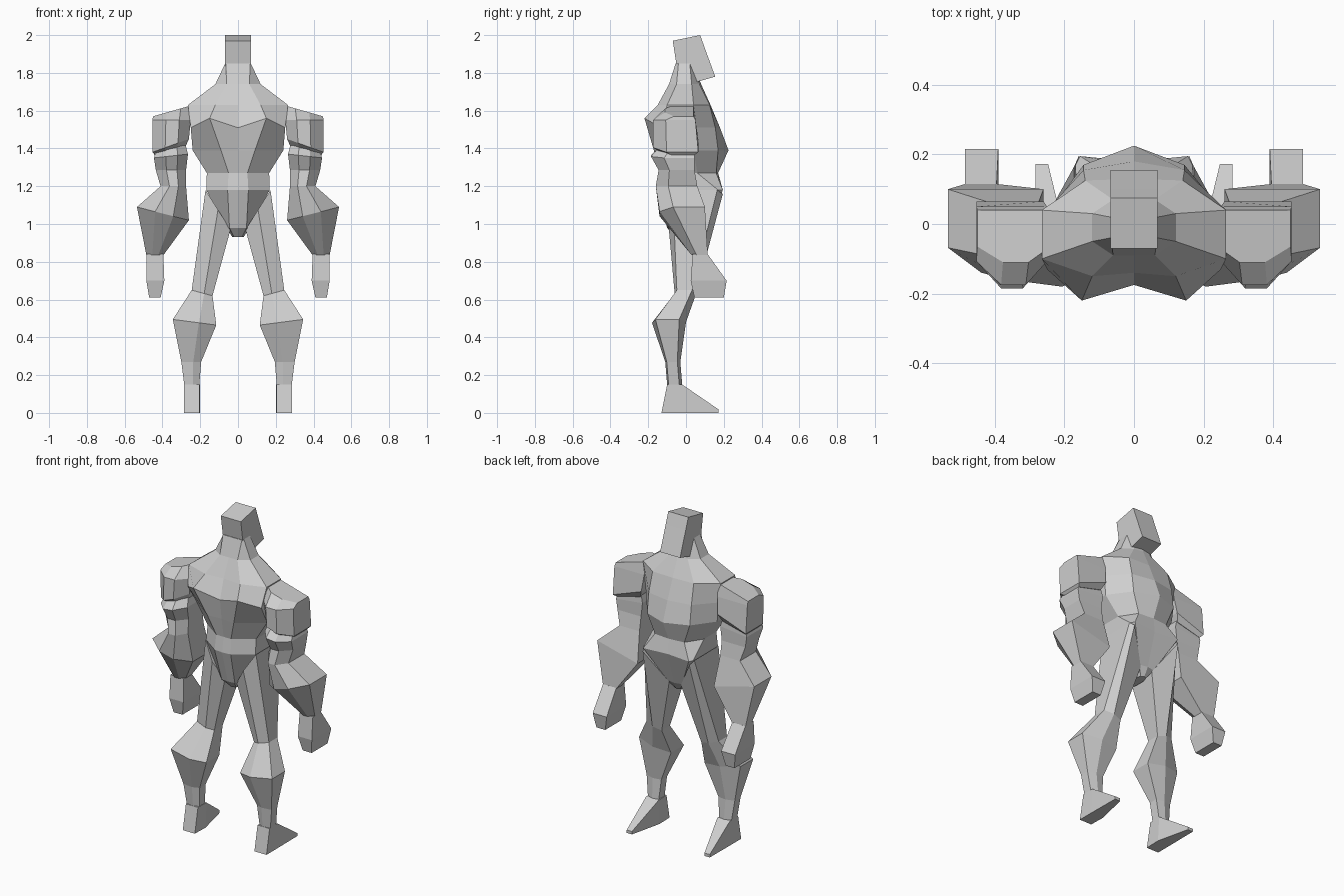
import bpy, bmesh

grey = bpy.data.materials.new("clay grey")
grey.diffuse_color = (0.62, 0.62, 0.62, 1)

# Unit cross-sections, running inner-back, back, outer, front
BOX = ((0, 0), (1, 0), (1, 1), (0, 1))
HIP = ((0, .1), (.5, 0), (1, .1), (1, .9), (.9, 1), (0, .7))
CALF = ((0, .2), (.4, 0), (1, .1), (1, .8), (.5, 1), (0, .9))
ARM = ((0, .3), (.3, 0), (.65, 0), (1, .3), (1, 1), (0, 1))


def loft(name, rings):
    """Skin a stack of equal-sized rings, capping both ends."""
    bm = bmesh.new()
    loops = [[bm.verts.new(p) for p in r] for r in rings]
    n = len(loops[0])
    for a, b in zip(loops, loops[1:]):
        for i in range(n):
            j = (i + 1) % n
            bm.faces.new((a[i], a[j], b[j], b[i]))
    bm.faces.new(loops[0])
    bm.faces.new(loops[-1])
    bmesh.ops.recalc_face_normals(bm, faces=bm.faces)
    me = bpy.data.meshes.new(name)
    bm.to_mesh(me)
    bm.free()
    me.materials.append(grey)
    ob = bpy.data.objects.new(name, me)
    bpy.context.collection.objects.link(ob)


def ring(shape, z, x0, x1, y0, y1, tilt=0):
    """Fit a unit section to a box; tilt drops the inner edge below z."""
    return [(x0 + u * (x1 - x0), y0 + v * (y1 - y0), z - tilt * (1 - u)) for u, v in shape]


def limb(name, rings):
    """Make the left and right copies of a limb part."""
    for label, s in (("left", -1), ("right", 1)):
        loft(f"{label}_{name}", [[(s * x, y, z) for x, y, z in r] for r in rings])


def girth(z, w, side, back, front, dz=0):
    """Symmetric torso ring; back and front give centre y, then corner x, y."""
    half = [(0, back[0], z), (back[1], back[2], z + dz), (w, side[0], z),
            (w, side[1], z), (front[1], front[2], z), (0, front[0], z)]
    return half + [(-x, y, h) for x, y, h in half[-2:0:-1]]


# Neck down to the shoulder line, shoulder blades and ribs
loft("chest", [
    girth(1.85, .068, (-.04, .02), (-.055, .065, -.055), (.04, .04, .04)),
    girth(1.74, .12, (-.05, .03), (-.09, .06, -.09), (.08, .06, .07)),
    girth(1.63, .265, (-.10, .04), (-.14, .12, -.15), (.13, .14, .125)),
    girth(1.51, .25, (-.13, .04), (-.175, .15, -.22), (.18, .145, .155), .05),
    girth(1.39, .24, (-.06, .04), (-.16, .09, -.17), (.225, .145, .17)),
    girth(1.27, .165, (-.06, .06), (-.14, .05, -.14), (.17, .10, .16)),
])
# Waist, hips and crotch
loft("pelvis", [
    girth(1.27, .165, (-.06, .06), (-.14, .05, -.14), (.17, .10, .16)),
    girth(1.18, .168, (-.07, .17), (-.155, .055, -.15), (.18, .155, .195)),
    girth(.98, .06, (-.04, .05), (-.10, .045, -.095), (.12, .05, .11)),
    girth(.93, .03, (-.02, .04), (-.06, .02, -.05), (.09, .02, .08)),
])

# Head: wedge-shaped skull with a jutting chin
skull = ((-.07, 1.97), (.075, 2.0), (.10, 1.93), (.155, 1.78), (.05, 1.75), (-.05, 1.84))
loft("head", [[(x, y, z) for y, z in skull] for x in (-.068, .068)])

# Leg: hip, knee, calf, shin, ankle
limb("leg", [
    ring(HIP, 1.18, .04, .172, -.10, .195, .21),
    ring(CALF, .65, .135, .245, -.06, .055, .03),
    ring(CALF, .495, .115, .345, -.18, 0, .03),
    ring(CALF, .27, .195, .30, -.11, -.03),
    ring(CALF, .15, .205, .285, -.10, -.02),
])
# Foot: a vertical heel and ankle section tapering to a narrow toe
limb("foot", [[(x0, y, 0), (x1, y, 0), (x1, y + lean, h), (x0, y + lean, h)]
              for x0, x1, y, lean, h in ((.203, .285, -.13, .03, .15),
                                         (.20, .285, -.03, .01, .15),
                                         (.247, .283, .173, 0, .018))])
# Shoulder block, sloping up towards the neck
limb("shoulder", [
    ring(ARM, 1.57, .24, .45, -.11, .04, -.06),
    ring(ARM, 1.55, .25, .453, -.175, .05),
    ring(ARM, 1.38, .26, .453, -.175, .065, -.07),
    ring(ARM, 1.365, .28, .44, -.13, .045, -.04),
])
# Upper arm and forearm
limb("arm", [
    ring(ARM, 1.40, .28, .43, -.13, .04, -.03),
    ring(ARM, 1.35, .265, .445, -.185, .045, -.02),
    ring(ARM, 1.285, .275, .435, -.145, .045),
    ring(ARM, 1.20, .275, .41, -.16, .06),
    ring(ARM, 1.09, .26, .535, -.14, .10, .07),
    ring(ARM, .835, .395, .485, .03, .115),
])
# Fist, angled forwards
limb("hand", [
    ring(BOX, .84, .395, .485, .035, .115),
    ring(BOX, .70, .39, .485, .025, .215),
    ring(BOX, .61, .41, .47, .045, .20),
])
